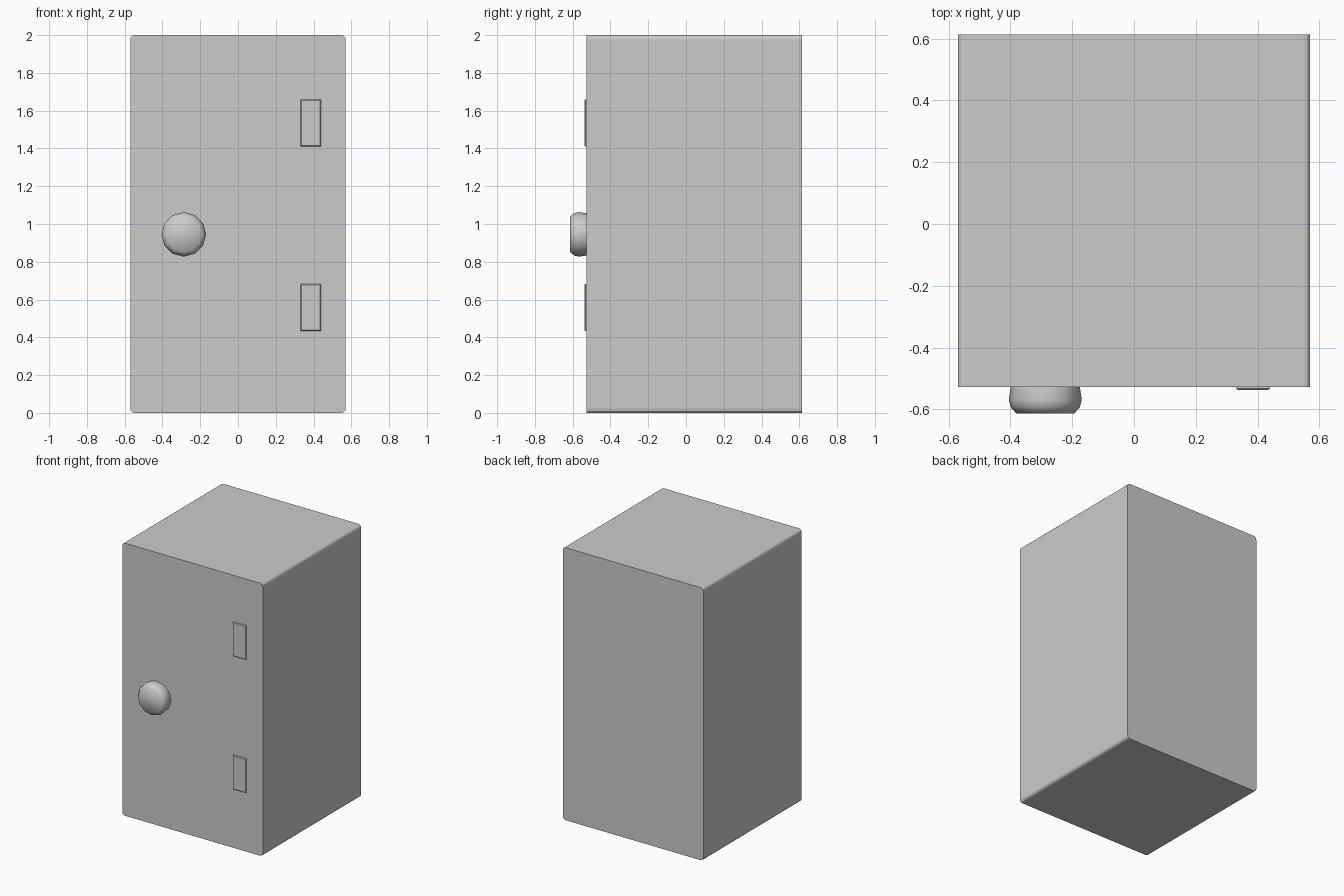
import bpy, bmesh, math
from mathutils import Matrix

if "Cube" in bpy.data.objects:
    bpy.data.objects.remove(bpy.data.objects["Cube"])


def make_object(name, bm):
    bmesh.ops.recalc_face_normals(bm, faces=bm.faces)
    mesh = bpy.data.meshes.new(name)
    bm.to_mesh(mesh)
    bm.free()
    obj = bpy.data.objects.new(name, mesh)
    bpy.context.collection.objects.link(obj)
    return obj


def box(x0, x1, y0, y1, z0, z1):
    bm = bmesh.new()
    m = (Matrix.Translation(((x0 + x1) / 2, (y0 + y1) / 2, (z0 + z1) / 2))
         @ Matrix.Diagonal((x1 - x0, y1 - y0, z1 - z0, 1)))
    bmesh.ops.create_cube(bm, size=1, matrix=m)
    return bm


FRONT = -0.527

# Safe body: box with the four front-to-back edges rounded
bm = box(-0.57, 0.57, FRONT, 0.613, 0, 2)
depth_edges = [e for e in bm.edges if abs(e.verts[0].co.y - e.verts[1].co.y) > 0.5]
bmesh.ops.bevel(bm, geom=depth_edges, offset=0.022, segments=3, profile=0.5,
                affect='EDGES')
make_object("safe_body", bm)

# Hinge plates: thin plates with a slightly smaller front face
for name, z in (("upper_hinge", 1.41), ("lower_hinge", 0.433)):
    bm = box(0.33, 0.44, FRONT - 0.010, FRONT + 0.01, z, z + 0.25)
    front = min(bm.faces, key=lambda f: f.calc_center_median().y)
    bmesh.ops.bevel(bm, geom=list(front.edges), offset=0.005, segments=1,
                    affect='EDGES')
    make_object(name, bm)

# Dial knob: 12-sided turned profile of (y, radius), capped both ends
SIDES = 12
profile = [(FRONT, 0.112), (-0.570, 0.118), (-0.592, 0.112), (-0.613, 0.094)]
bm = bmesh.new()
rings = [[bm.verts.new((-0.287 + r * math.sin(2 * math.pi * i / SIDES), y,
                        0.945 + r * math.cos(2 * math.pi * i / SIDES)))
          for i in range(SIDES)] for y, r in profile]
for a, b in zip(rings, rings[1:]):
    for i in range(SIDES):
        j = (i + 1) % SIDES
        bm.faces.new((a[i], a[j], b[j], b[i]))
bm.faces.new(rings[0])
bm.faces.new(rings[-1])
knob = make_object("dial_knob", bm)
bpy.context.view_layer.objects.active = knob
knob.select_set(True)
bpy.ops.object.shade_smooth_by_angle(angle=math.radians(60))
